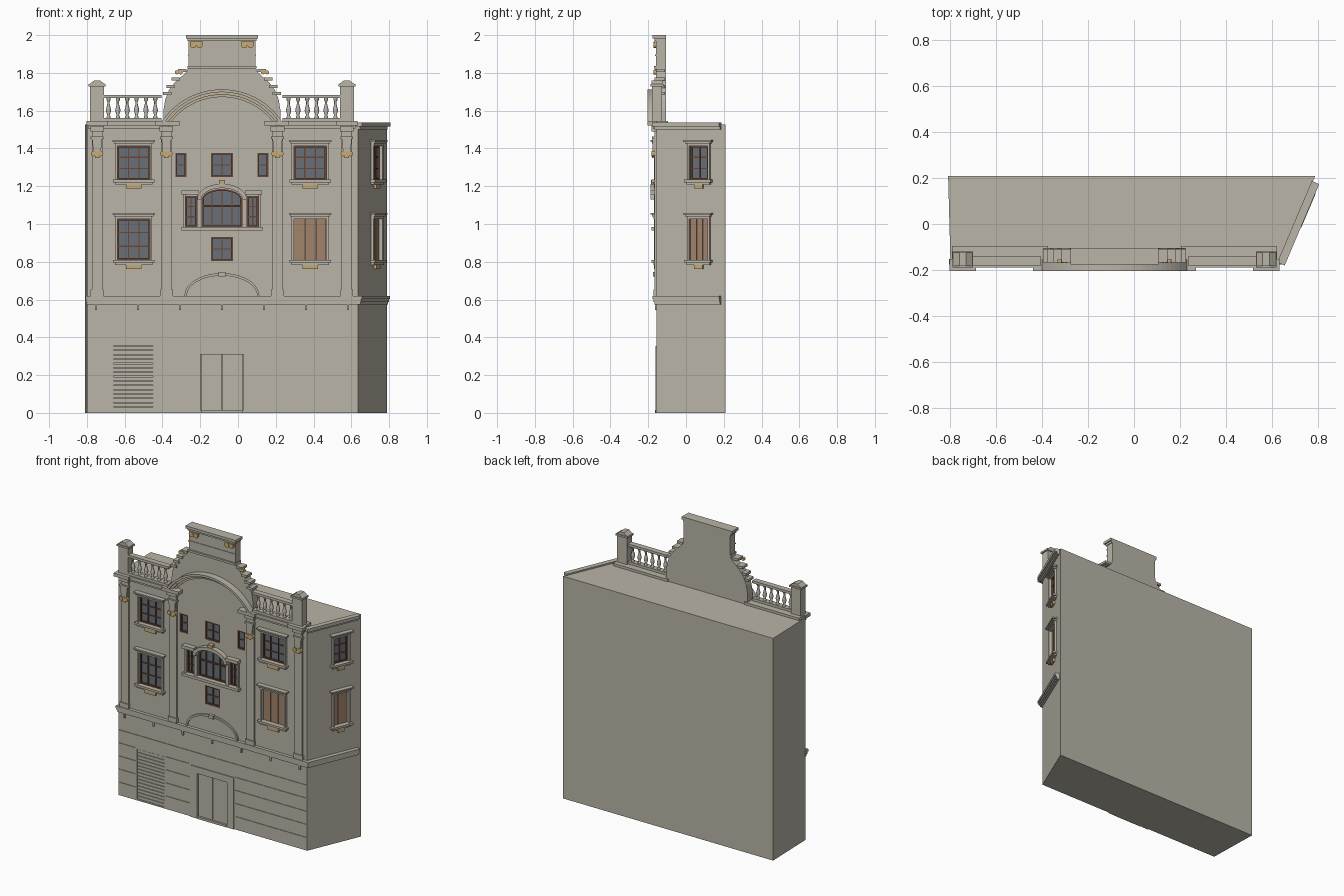
import bpy, bmesh, math
from mathutils import Matrix, Vector

if "Cube" in bpy.data.objects:
    bpy.data.objects.remove(bpy.data.objects["Cube"])


def material(name, rgb):
    m = bpy.data.materials.new(name)
    m.use_nodes = True
    m.diffuse_color = (*rgb, 1)
    m.node_tree.nodes["Principled BSDF"].inputs["Base Color"].default_value = (*rgb, 1)
    return m


STONE = material("pale stone", (0.49, 0.46, 0.39))
GLASS = material("grey blue glass", (0.14, 0.16, 0.18))
WOOD = material("dark brown wood", (0.15, 0.06, 0.035))
BOARD = material("tan boards", (0.36, 0.23, 0.15))
GOLD = material("ochre gold", (0.58, 0.41, 0.17))


def frame(origin, u, d, z):
    m = Matrix((u, d, z)).transposed().to_4x4()
    m.translation = origin
    return m


# Local frames: u runs along a wall, d points out of it, z is up
UP = Vector((0, 0, 1))
FRONT = frame((-0.085, -0.155, 0), Vector((1, 0, 0)), Vector((0, -1, 0)), UP)
along = Vector((0.155, 0.365, 0)).normalized()
SIDE = frame((0.635, -0.155, 0), along, Vector((along.y, -along.x, 0)), UP)
FLOOR = frame((0, 0, 0), Vector((1, 0, 0)), UP, Vector((0, 1, 0)))

parts = {}


def prism(name, mat, M, pts, d0, d1):
    bm = parts.setdefault(name, (bmesh.new(), mat))[0]
    a, b = [[bm.verts.new(M @ Vector((u, d, z))) for u, z in pts] for d in (d0, d1)]
    bm.faces.new(a)
    bm.faces.new(b[::-1])
    for i in range(len(pts)):
        j = (i + 1) % len(pts)
        bm.faces.new((a[i], b[i], b[j], a[j]))


def box(name, mat, M, u0, u1, z0, z1, d0, d1):
    prism(name, mat, M, [(u0, z0), (u1, z0), (u1, z1), (u0, z1)], d0, d1)


def arc(cz, rx, rz, a0=0, a1=180, n=24, cu=0):
    steps = [math.radians(a0 + (a1 - a0) * i / n) for i in range(n + 1)]
    return [(cu + rx * math.cos(a), cz + rz * math.sin(a)) for a in steps]


def band(name, mat, outer, inner, d0, d1):
    prism(name, mat, FRONT, outer + inner[::-1], d0, d1)


def disc(name, mat, M, u, z, r, d0, d1):
    prism(name, mat, M, arc(z, r, r, 0, 330, 11, u), d0, d1)


def lathe(name, mat, M, u, d, profile, n=10):
    bm = parts.setdefault(name, (bmesh.new(), mat))[0]
    rings = [[bm.verts.new(M @ Vector((u + r * math.cos(k * math.tau / n),
              d + r * math.sin(k * math.tau / n), z))) for k in range(n)] for r, z in profile]
    for lo, hi in zip(rings, rings[1:]):
        for k in range(n):
            bm.faces.new((lo[k], lo[k - 1], hi[k - 1], hi[k])).smooth = True
    bm.faces.new(rings[0])
    bm.faces.new(rings[-1])


def bars(M, u0, u1, z0, z1, cols, rows):
    # timber border and glazing bars inside an opening
    t = 0.009
    for a, b in ((u0, u0 + t), (u1 - t, u1)):
        box("window_timber", WOOD, M, a, b, z0, z1, -0.012, -0.002)
    for a, b in ((z0, z0 + t), (z1 - t, z1)):
        box("window_timber", WOOD, M, u0, u1, a, b, -0.012, -0.003)
    for i in range(1, cols):
        u = u0 + (u1 - u0) * i / cols
        box("window_timber", WOOD, M, u - 0.003, u + 0.003, z0, z1, -0.012, -0.005)
    for i in range(1, rows):
        z = z0 + (z1 - z0) * i / rows
        box("window_timber", WOOD, M, u0, u1, z - 0.003, z + 0.003, -0.012, -0.006)


def window(M, u, hw, z0, z1, cols, rows, boarded=False, dressed=True):
    u0, u1 = u - hw, u + hw
    box("opening_cutter", STONE, M, u0, u1, z0, z1, -0.02, 0.02)
    if boarded:
        for i in range(3):
            a = u0 + (u1 - u0) * i / 3
            box("window_boards", BOARD, M, a + 0.001, a + (u1 - u0) / 3 - 0.001, z0, z1, -0.021, -0.006)
    else:
        box("window_glass", GLASS, M, u0, u1, z0, z1, -0.021, -0.012)
        bars(M, u0, u1, z0, z1, cols, rows)
    if not dressed:
        return
    for s in (-1, 1):
        e = u + s * (hw + 0.006)
        box("window_surrounds", STONE, M, e - 0.006, e + 0.006, z0, z1, -0.002, 0.014)
    for grow, a, b, d in ((0.012, 0, 0.012, 0.016), (0.018, 0.012, 0.022, 0.024), (0.027, 0.022, 0.031, 0.032)):
        box("window_hoods", STONE, M, u0 - grow, u1 + grow, z1 + a, z1 + b, -0.002, d)
    box("window_sills", STONE, M, u0 - 0.024, u1 + 0.024, z0 - 0.014, z0, -0.002, 0.028)
    box("window_sills", STONE, M, u0 - 0.014, u1 + 0.014, z0 - 0.026, z0 - 0.014, -0.002, 0.018)
    w = hw * 0.48
    box("sill_brackets", GOLD, M, u - w, u + w, z0 - 0.048, z0 - 0.026, -0.002, 0.014)


# Main block
prism("building_body", STONE, FLOOR, [(-0.8, -0.155), (0.635, -0.155), (0.79, 0.21), (-0.81, 0.21)], 0, 1.528)

# Dressed windows on the front bays and the slanted side
for s in (-1, 1):
    window(FRONT, s * 0.467, 0.086, 1.235, 1.413, 3, 3)
    window(FRONT, s * 0.467, 0.086, 0.81, 1.027, 3, 3, boarded=s > 0)
    window(FRONT, s * 0.217, 0.029, 1.249, 1.376, 1, 2, dressed=False)
    window(FRONT, s * 0.163, 0.03, 0.984, 1.148, 2, 3, dressed=False)
window(SIDE, 0.245, 0.053, 1.235, 1.413, 2, 3)
window(SIDE, 0.245, 0.053, 0.81, 1.027, 2, 3, boarded=True)
for z0, z1 in ((1.249, 1.376), (0.804, 0.932)):
    window(FRONT, 0, 0.058, z0, z1, 2, 2, dressed=False)

# Central arched window
head = arc(1.13, 0.106, 0.055)
opening = [(-0.106, 0.984), (0.106, 0.984)] + head
prism("opening_cutter", STONE, FRONT, opening, -0.02, 0.02)
prism("window_glass", GLASS, FRONT, opening, -0.021, -0.012)
bars(FRONT, -0.106, 0.106, 0.984, 1.1, 4, 1)
for u in (-0.053, 0, 0.053):
    box("window_timber", WOOD, FRONT, u - 0.003, u + 0.003, 1.1, 1.175, -0.012, -0.005)
for s in (-1, 1):
    box("window_timber", WOOD, FRONT, s * 0.101 - 0.005, s * 0.101 + 0.005, 1.1, 1.13, -0.012, -0.002)
    box("arched_window_trim", STONE, FRONT, s * 0.12 - 0.011, s * 0.12 + 0.011, 0.984, 1.16, -0.002, 0.014)
    box("arched_window_trim", STONE, FRONT, s * 0.2 - 0.006, s * 0.2 + 0.006, 0.984, 1.16, -0.002, 0.014)
    box("arched_window_trim", STONE, FRONT, s * 0.167 - 0.046, s * 0.167 + 0.046, 1.156, 1.178, -0.002, 0.034)
band("window_timber", WOOD, head, arc(1.13, 0.097, 0.046), -0.012, -0.002)
band("arched_window_trim", STONE, arc(1.13, 0.131, 0.083), arc(1.13, 0.109, 0.06), -0.002, 0.034)
box("arched_window_trim", STONE, FRONT, -0.215, 0.215, 0.966, 0.984, -0.002, 0.028)
box("arched_window_keystone", GOLD, FRONT, -0.016, 0.016, 1.207, 1.232, -0.002, 0.03)

# Ground floor: grooved masonry, roller shutter and double door
for k in range(1, 6):
    z = 0.09 * k
    spans = [(-0.71, -0.585), (-0.355, -0.175), (0.175, 0.71)] if z < 0.37 else [(-0.71, 0.71)]
    for a, b in spans:
        box("opening_cutter", STONE, FRONT, a, b, z - 0.0015, z + 0.0015, -0.004, 0.02)
box("opening_cutter", STONE, FRONT, -0.575, -0.365, 0.01, 0.355, -0.012, 0.02)
for k in range(15):
    z = 0.01 + k * 0.023
    box("roller_shutter", STONE, FRONT, -0.575, -0.365, z, z + 0.02, -0.013, -0.004)
for s in (-1, 1):
    box("door_frame", STONE, FRONT, s * 0.14 - 0.025, s * 0.14 + 0.025, 0, 0.355, -0.002, 0.006)
    box("door_leaves", STONE, FRONT, s * 0.055 - 0.053, s * 0.055 + 0.053, 0.016, 0.308, -0.013, -0.004)
box("door_frame", STONE, FRONT, -0.115, 0.115, 0.31, 0.355, -0.002, 0.006)
box("opening_cutter", STONE, FRONT, -0.114, 0.114, 0.014, 0.31, -0.012, 0.02)
box("door_step", STONE, FRONT, -0.11, 0.11, 0, 0.015, -0.01, 0.008)

# String course, its small brackets, and the side cornice
for z0, z1, d in ((0.575, 0.588, 0.01), (0.588, 0.603, 0.016), (0.603, 0.62, 0.022)):
    box("string_course", STONE, FRONT, -0.715 - d * 0.3, 0.72 + d * 0.6, z0, z1, -0.002, d)
    box("string_course", STONE, SIDE, -d * 0.6, 0.37, z0, z1, -0.002, d + 0.006)
for k in range(-3, 4):
    box("course_brackets", STONE, FRONT, k * 0.2225 - 0.005, k * 0.2225 + 0.005, 0.545, 0.575, -0.002, 0.01)
for z0, z1, d in ((1.5, 1.516, 0.014), (1.516, 1.538, 0.03)):
    box("side_cornice", STONE, SIDE, -d * 0.5, 0.37, z0, z1, -0.005, d)

# Low arch above the string course
band("low_arch", STONE, arc(0.62, 0.198, 0.12), arc(0.62, 0.186, 0.106), -0.002, 0.01)
box("low_arch", STONE, FRONT, -0.018, 0.018, 0.722, 0.745, -0.002, 0.02)

# Pilasters, capitals, cornices, pedestals and balustrades, mirrored
baluster = [(0.011, 1.56), (0.011, 1.568), (0.006, 1.575), (0.014, 1.6), (0.012, 1.612),
            (0.006, 1.635), (0.006, 1.648), (0.011, 1.657), (0.011, 1.668)]
for s in (-1, 1):
    for c in (0.661, 0.294):
        u = s * c
        box("pilasters", STONE, FRONT, u - 0.028, u + 0.028, 0.62, 1.5, -0.002, 0.012)
        box("pilaster_bases", STONE, FRONT, u - 0.034, u + 0.034, 0.62, 0.652, -0.002, 0.018)
        box("capitals", STONE, FRONT, u - 0.034, u + 0.034, 1.45, 1.462, -0.002, 0.024)
        box("capitals", STONE, FRONT, u - 0.036, u + 0.036, 1.49, 1.52, -0.002, 0.028)
        prism("capital_scrolls", STONE, FRONT, [(u - 0.02, 1.38), (u + 0.02, 1.38), (u + 0.026, 1.45), (u - 0.026, 1.45)], 0, 0.022)
        for k in (-1, 1):
            disc("capital_rosettes", GOLD, FRONT, u + k * 0.019, 1.372, 0.014, 0.01, 0.028)
        box("capital_rosettes", GOLD, FRONT, u - 0.012, u + 0.012, 1.35, 1.385, 0.01, 0.024)
    lo, hi = sorted((s * 0.29, s * 0.708))
    box("front_cornice", STONE, FRONT, lo, hi, 1.505, 1.522, -0.03, 0.02)
    box("front_cornice", STONE, FRONT, lo, hi, 1.522, 1.545, -0.059, 0.035)
    for c, w in ((0.661, 0.057), (0.29, 0.065)):
        box("cornice_breaks", STONE, FRONT, s * c - w, s * c + w, 1.522, 1.545, -0.002, 0.05)
    u = s * 0.661
    box("pedestals", STONE, FRONT, u - 0.037, u + 0.037, 1.545, 1.73, -0.028, 0.026)
    box("pedestals", STONE, FRONT, u - 0.045, u + 0.045, 1.728, 1.74, -0.035, 0.034)
    prism("pedestals", STONE, FRONT, [(u - 0.042, 1.74), (u + 0.042, 1.74), (u + 0.015, 1.76), (u - 0.015, 1.76)], -0.03, 0.028)
    lo, hi = sorted((s * 0.32, s * 0.63))
    box("balustrade_rails", STONE, FRONT, lo, hi, 1.545, 1.562, -0.014, 0.025)
    box("balustrade_rails", STONE, FRONT, lo, hi, 1.666, 1.683, -0.014, 0.025)
    for k in range(6):
        lathe("balusters", STONE, FRONT, s * (0.353 + k * 0.0495), 0.005, baluster)

# Curved gable with stepped corbels
half = [(0.31, 1.5), (0.31, 1.6)] + [(0.31 - x, z) for x, z in
        [(0.01, 1.66), (0.03, 1.71), (0.06, 1.75), (0.095, 1.78), (0.125, 1.81)]] + [(0.178, 1.83), (0.178, 1.98)]
prism("gable_wall", STONE, FRONT, half + [(-u, z) for u, z in half[::-1]], -0.05, 0.004)
for w, z0, z1, d in ((0.183, 1.968, 1.982, 0.012), (0.191, 1.982, 2.0, 0.022), (0.18, 1.89, 1.897, 0.008), (0.182, 1.822, 1.836, 0.014)):
    box("gable_mouldings", STONE, FRONT, -w, w, z0, z1, -0.05 if w > 0.181 else 0, d)
for s in (-1, 1):
    for u, z in ((0.21, 1.82), (0.245, 1.775), (0.272, 1.735), (0.29, 1.7)):
        box("gable_steps", STONE, FRONT, s * u - 0.022, s * u + 0.022, z - 0.016, z, -0.045, 0.012)
    for k in (-1, 1):
        disc("gable_ornaments", GOLD, FRONT, s * 0.135 + k * 0.017, 1.948, 0.017, 0, 0.018)
        disc("gable_ornaments", GOLD, FRONT, s * 0.228 + k * 0.01, 1.803, 0.011, 0, 0.016)
    box("gable_ornaments", GOLD, FRONT, s * 0.135 - 0.034, s * 0.135 + 0.034, 1.952, 1.966, 0, 0.012)

# Great segmental arch with gilded inner band
def sweep(r):
    a = math.degrees(math.asin(0.325 / 0.383))
    return arc(1.33, r, r, 90 - a, 90 + a, 32)

band("great_arch", STONE, sweep(0.383), sweep(0.368), 0, 0.05)
band("great_arch", STONE, sweep(0.368), sweep(0.36), 0, 0.034)
band("great_arch_gilding", GOLD, sweep(0.36), sweep(0.354), 0, 0.028)
band("great_arch", STONE, sweep(0.354), sweep(0.342), 0, 0.016)

# Turn the gathered parts into objects
objects = {}
for name, (bm, mat) in parts.items():
    bmesh.ops.recalc_face_normals(bm, faces=bm.faces[:])
    mesh = bpy.data.meshes.new(name)
    bm.to_mesh(mesh)
    bm.free()
    mesh.materials.append(mat)
    objects[name] = bpy.data.objects.new(name, mesh)
    bpy.context.collection.objects.link(objects[name])

# Cut the openings and grooves into the block
body, cutter = objects["building_body"], objects["opening_cutter"]
cutter.hide_render = True
mod = body.modifiers.new("openings", "BOOLEAN")
mod.operation, mod.solver, mod.object = "DIFFERENCE", "EXACT", cutter
cut = bpy.data.meshes.new_from_object(body.evaluated_get(bpy.context.evaluated_depsgraph_get()))
body.modifiers.clear()
body.data = cut
bpy.data.objects.remove(cutter)
